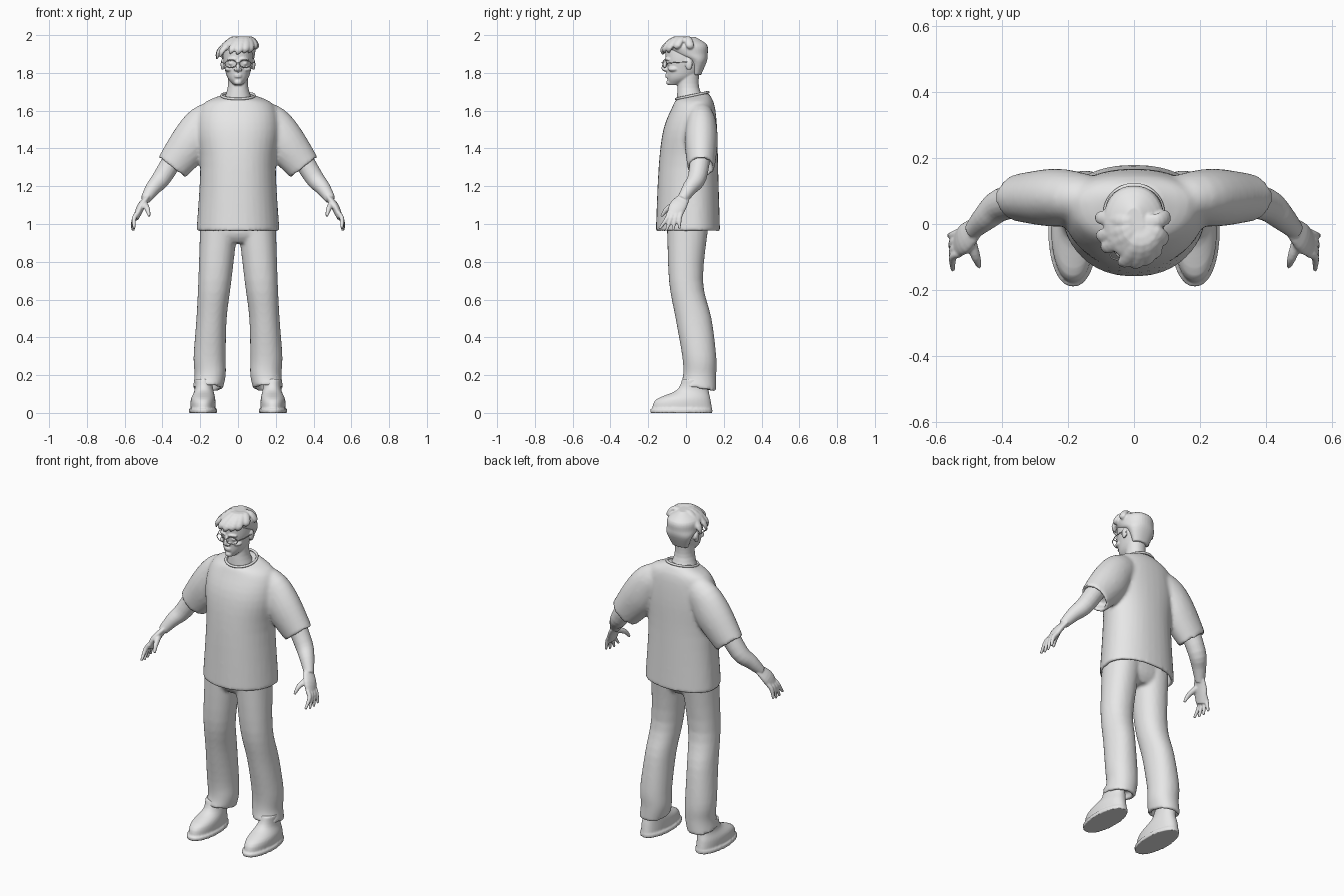
import bpy, bmesh, math, random
from mathutils import Vector, Matrix

random.seed(4)
if "Cube" in bpy.data.objects:
    bpy.data.objects.remove(bpy.data.objects["Cube"])

GREY = (0.8, 0.8, 0.8, 1)
clay = bpy.data.materials.new("light_grey")
clay.use_nodes = True
clay.diffuse_color = GREY
clay.node_tree.nodes["Principled BSDF"].inputs["Base Color"].default_value = GREY
SIDES = {"left": 1, "right": -1}
ACROSS, ALONG, UP = (1, 0, 0), (0, 1, 0), (0, 0, 1)


def flow(rows, steps=4):
    """Fill in a smooth curve between a few key rows."""
    keys = [Vector(row) for row in rows]
    keys = [keys[0], *keys, keys[-1]]
    result = []
    for before, start, end, after in zip(keys, keys[1:], keys[2:], keys[3:]):
        for step in range(steps):
            t = step / steps
            bend = (end - before) / 2 * (1 - t) - (after - start) / 2 * t
            ease = t * t * (3 - 2 * t)
            result.append(start.lerp(end, ease) + bend * t * (1 - t))
    return result + [keys[-1]]


def skin(bm, loops):
    """Bridge a list of point loops into a closed body."""
    rows = [[bm.verts.new(point) for point in loop] for loop in loops]
    for upper, lower in zip(rows, rows[1:]):
        for i in range(len(upper)):
            bm.faces.new((upper[i - 1], upper[i], lower[i], lower[i - 1]))
    bm.faces.new(rows[0])
    bm.faces.new(rows[-1])


def oval(make_point, count=36):
    angles = [math.tau * i / count for i in range(count)]
    return [make_point(math.cos(angle), math.sin(angle)) for angle in angles]


def stack(bm, rows, widest=0.5, depth=0, wall=0.02, top_tilt=0, hem_tilt=0):
    """Level oval rings, top to bottom: height, front, back, inner side, outer side."""
    rings = flow(rows)
    last = len(rings) - 1
    loops = []

    def ring(row, along, thick=0, lift=0):
        height, front, back, inner, outer = row
        middle = front + (back - front) * widest
        half = (outer - inner) / 2
        tilt = top_tilt * (1 - along) ** 6 + hem_tilt * along ** 6

        def place(c, s):
            reach = back - middle if s > 0 else middle - front
            y = s * (reach - thick)
            x = math.copysign(abs(c) ** 0.9, c) * (abs(half) - thick)
            return ((inner + outer) / 2 + x, middle + y, height + lift + tilt * y)
        loops.append(oval(place))

    for i, row in enumerate(rings):
        ring(row, i / last)
    if depth:
        ring(rings[-1], 1, wall)
        ring(rings[-1], 1, wall, depth)
    skin(bm, loops)


def even(rows):
    """Rows with a half width become rows with two equal sides."""
    return [(*row[:3], -row[3], row[3]) for row in rows]


def tube(bm, rows, ref=ALONG, flat=1, depth=0, wall=0.018, side=1):
    """Tube through x, y, z, radius; flat widens it along ref."""
    path = flow(rows)
    points = [Vector((side * row[0], row[1], row[2])) for row in path]
    sections = []
    for i, point in enumerate(points):
        ahead = points[min(i + 1, len(points) - 1)]
        tangent = (ahead - points[max(i - 1, 0)]).normalized()
        sections.append((point, tangent, path[i][3]))
    if depth:
        end, tangent, radius = sections[-1]
        sections += [(end, tangent, radius - wall), (end - tangent * depth, tangent, radius - wall)]
    loops = []
    for point, tangent, radius in sections:
        wide = Vector(ref) - tangent * tangent.dot(Vector(ref))
        wide = wide.normalized()
        high = tangent.cross(wide)
        loops.append(oval(lambda c, s: point + (high * c + wide * s * flat) * radius, 20))
    skin(bm, loops)


def ball(bm, centre, size):
    place = Matrix.Translation(centre) @ Matrix.Diagonal((*size, 1))
    bmesh.ops.create_icosphere(bm, subdivisions=3, radius=1, matrix=place)


def link(name, data):
    data.materials.append(clay)
    ob = bpy.data.objects.new(name, data)
    bpy.context.collection.objects.link(ob)
    return ob


def part(name, bm, voxel, smooth, side=1):
    """Fuse the overlapping bodies into one softened object."""
    bmesh.ops.transform(bm, matrix=Matrix.Scale(side, 4, ACROSS), verts=bm.verts)
    bmesh.ops.recalc_face_normals(bm, faces=bm.faces)
    mesh = bpy.data.meshes.new(name)
    bm.to_mesh(mesh)
    bm.free()
    ob = link(name, mesh)
    fuse = ob.modifiers.new("fuse", 'REMESH')
    fuse.mode, fuse.voxel_size, fuse.use_smooth_shade = 'VOXEL', voxel, True
    soften = ob.modifiers.new("soften", 'SMOOTH')
    soften.factor, soften.iterations = 0.5, smooth


def wire(name, points, radius, cyclic=False):
    curve = bpy.data.curves.new(name, 'CURVE')
    curve.dimensions, curve.bevel_depth, curve.bevel_resolution = '3D', radius, 2
    spline = curve.splines.new('POLY')
    spline.points.add(len(points) - 1)
    for knot, point in zip(spline.points, points):
        knot.co = (*point, 1)
    spline.use_cyclic_u, spline.use_smooth = cyclic, True
    link(name, curve)


# Shirt: torso with wide drooping sleeves, hollow at the hems
bm = bmesh.new()
stack(bm, even([(1.68, -.05, .12, .09), (1.63, -.07, .15, .19), (1.5, -.12, .165, .22),
                (1.3, -.145, .17, .2), (.96, -.16, .18, .22)]), widest=.6, depth=.1, top_tilt=.2)
for side in SIDES.values():
    tube(bm, [(.09, .07, 1.58, .08), (.18, .08, 1.53, .1), (.25, .08, 1.43, .11), (.35, .08, 1.3, .09)],
         flat=.8, depth=.06, side=side)
part("shirt", bm, .011, 4)
wire("collar", oval(lambda c, s: (.087 * c, .033 + .085 * s, 1.68 + .018 * s)), .007, True)

# Trousers: seat and two long legs with slanted cuffs
bm = bmesh.new()
stack(bm, even([(1.05, -.1, .12, .19), (.95, -.1, .11, .19), (.9, -.07, .08, .12)]))
leg = [(1, -.1, .12, 0, .2), (.7, -.09, .09, .035, .21), (.5, -.055, .135, .06, .22),
       (.3, -.02, .16, .065, .235), (.2, -.015, .16, .065, .23), (.13, -.03, .16, .08, .24)]
for side in SIDES.values():
    stack(bm, [(*row[:3], side * row[3], side * row[4]) for row in leg], depth=.04, hem_tilt=-.18)
part("trousers", bm, .01, 3)

for name, side in SIDES.items():
    # Shoe: rounded upper on a thin projecting sole
    bm = bmesh.new()
    stack(bm, [(.18, -.02, .12, .14, .23), (.12, -.05, .12, .13, .23),
               (.07, -.16, .13, .12, .25), (.01, -.18, .14, .12, .25)])
    footprint = (-.19, .14, .11, .26)
    stack(bm, [(height, *footprint) for height in (.02, 0)])
    part(name + "_shoe", bm, .006, 2, side)

    # Arm, palm, fingers and thumb
    bm = bmesh.new()
    tube(bm, [(.31, .08, 1.4, .055), (.4, .06, 1.25, .05), (.45, .02, 1.19, .04), (.49, -.02, 1.13, .027)])
    tube(bm, [(.48, -.01, 1.14, .015), (.515, -.045, 1.09, .021), (.54, -.07, 1.03, .015)], flat=2.2)
    for finger in range(4):
        knuckle = -.1 + .022 * finger
        tip = -.14 + .035 * finger
        low = .96 + .01 * abs(finger - 1.5)
        tube(bm, [(.53, knuckle + .01, 1.06, .012), (.55, knuckle, 1.03, .012),
                  (.55 + .004 * finger, tip, low, .007)])
    tube(bm, [(.5, -.04, 1.11, .018), (.48, -.1, 1.08, .014), (.47, -.13, 1.04, .007)], ref=ACROSS)
    part(name + "_arm", bm, .005, 2, side)

# Head and neck
bm = bmesh.new()
stack(bm, even([(1.985, -.03, .03, .02), (1.95, -.1, .1, .07), (1.88, -.108, .105, .08),
                (1.82, -.103, .085, .07), (1.77, -.1, .04, .053), (1.735, -.09, -.03, .02)]))
stack(bm, even([(1.8, -.04, .07, .055), (1.72, -.045, .07, .055), (1.63, -.05, .11, .085)]))
# Nose, lips, chin and paired features
tube(bm, [(0, -.1, 1.87, .008), (0, -.12, 1.825, .011), (0, -.1, 1.81, .007)], ref=ACROSS)
for lip in (1.78, 1.79):
    ball(bm, (0, -.096, lip), (.022, .014, .006))
ball(bm, (0, -.09, 1.75), (.02, .015, .015))
for side in SIDES.values():
    ball(bm, (.013 * side, -.11, 1.817), (.009, .011, .008))
    ball(bm, (.035 * side, -.09, 1.85), (.015, .013, .01))
    ball(bm, (.045 * side, -.065, 1.82), (.025, .03, .015))
    ball(bm, (.082 * side, .015, 1.845), (.01, .02, .03))
    tube(bm, [(.01, -.107, 1.87, .006), (.03, -.104, 1.875, .007), (.055, -.09, 1.87, .005)],
         ref=UP, side=side)
part("head", bm, .0045, 2)

# Hair: short cropped back with swept locks on top
bm = bmesh.new()
stack(bm, even([(1.99, -.06, .05, .03), (1.95, -.108, .11, .088), (1.9, -.07, .115, .09),
                (1.86, .01, .11, .08), (1.79, .03, .08, .05)]))
for reach, drop, count in ((1.06, 1.9, 9), (.8, 1.95, 6)):
    for i in range(count):
        angle = math.radians(175 + 190 * i / (count - 1) + random.uniform(-8, 8))
        c, s = math.cos(angle), math.sin(angle)
        x, y = .095 * c * reach, .115 * s * reach
        end = drop + .02 * c + random.uniform(-.01, .01)
        tube(bm, [(.01, .015, 1.97, .008), (x / 2 + .02, y / 2, 1.98, .013),
                  (x, y, (end + 1.96) / 2, .013), (x - .014, y, end, .003)], ref=(-s, c, 0), flat=1.6)
part("hair", bm, .005, 1)

# Glasses: oval rims, temples and bridge
for name, side in SIDES.items():
    wire(name + "_rim", oval(lambda c, s: (side * (.038 + .03 * c), -.113 + .01 * c, 1.848 + .02 * s)),
         .0024, True)
    wire(name + "_temple", [(side * .068, -.103, 1.85), (side * .085, -.06, 1.855),
                            (side * .088, .015, 1.858), (side * .086, .035, 1.84)], .0024)
wire("bridge", [(-.009, -.122, 1.85), (0, -.127, 1.855), (.009, -.122, 1.85)], .0024)
